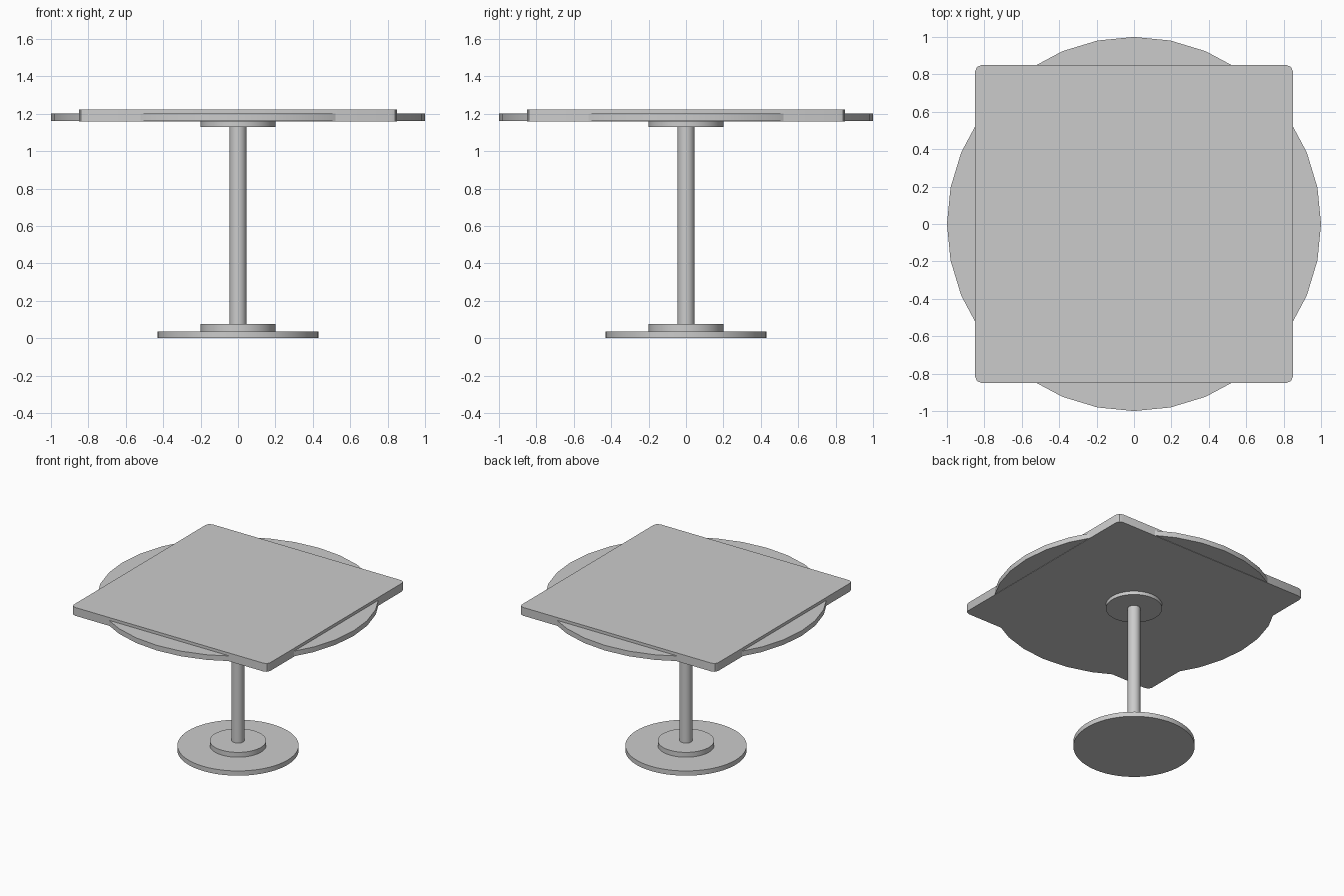
import bpy, bmesh, math

if "Cube" in bpy.data.objects:
    bpy.data.objects.remove(bpy.data.objects["Cube"])


def smooth(obj):
    bpy.ops.object.select_all(action='DESELECT')
    obj.select_set(True)
    bpy.context.view_layer.objects.active = obj
    bpy.ops.object.shade_smooth_by_angle(angle=math.radians(30))


def disc(name, radius, z0, z1, sides):
    bpy.ops.mesh.primitive_cylinder_add(vertices=sides, radius=radius, depth=z1 - z0,
                                        location=(0, 0, (z0 + z1) / 2))
    obj = bpy.context.object
    obj.name = name
    smooth(obj)
    return obj


# Pedestal: floor plate, lower collar, column, upper collar
disc("base_plate", 0.43, 0.0, 0.037, 64)
disc("lower_collar", 0.20, 0.037, 0.075, 64)
disc("column", 0.045, 0.07, 1.14, 32)
disc("upper_collar", 0.20, 1.13, 1.16, 64)

# Round table top
disc("round_top", 1.0, 1.16, 1.20, 32)

# Square table top with clipped vertical corners
bpy.ops.mesh.primitive_cube_add(size=1, location=(0, 0, 1.19))
top = bpy.context.object
top.name = "square_top"
bm = bmesh.new()
bm.from_mesh(top.data)
bmesh.ops.scale(bm, vec=(1.7, 1.7, 0.065), verts=bm.verts)
corners = [e for e in bm.edges if abs(e.verts[0].co.z - e.verts[1].co.z) > 0.01]
bmesh.ops.bevel(bm, geom=corners, offset=0.035, offset_type='OFFSET',
                segments=2, profile=0.5, affect='EDGES')
bm.to_mesh(top.data)
bm.free()
smooth(top)
